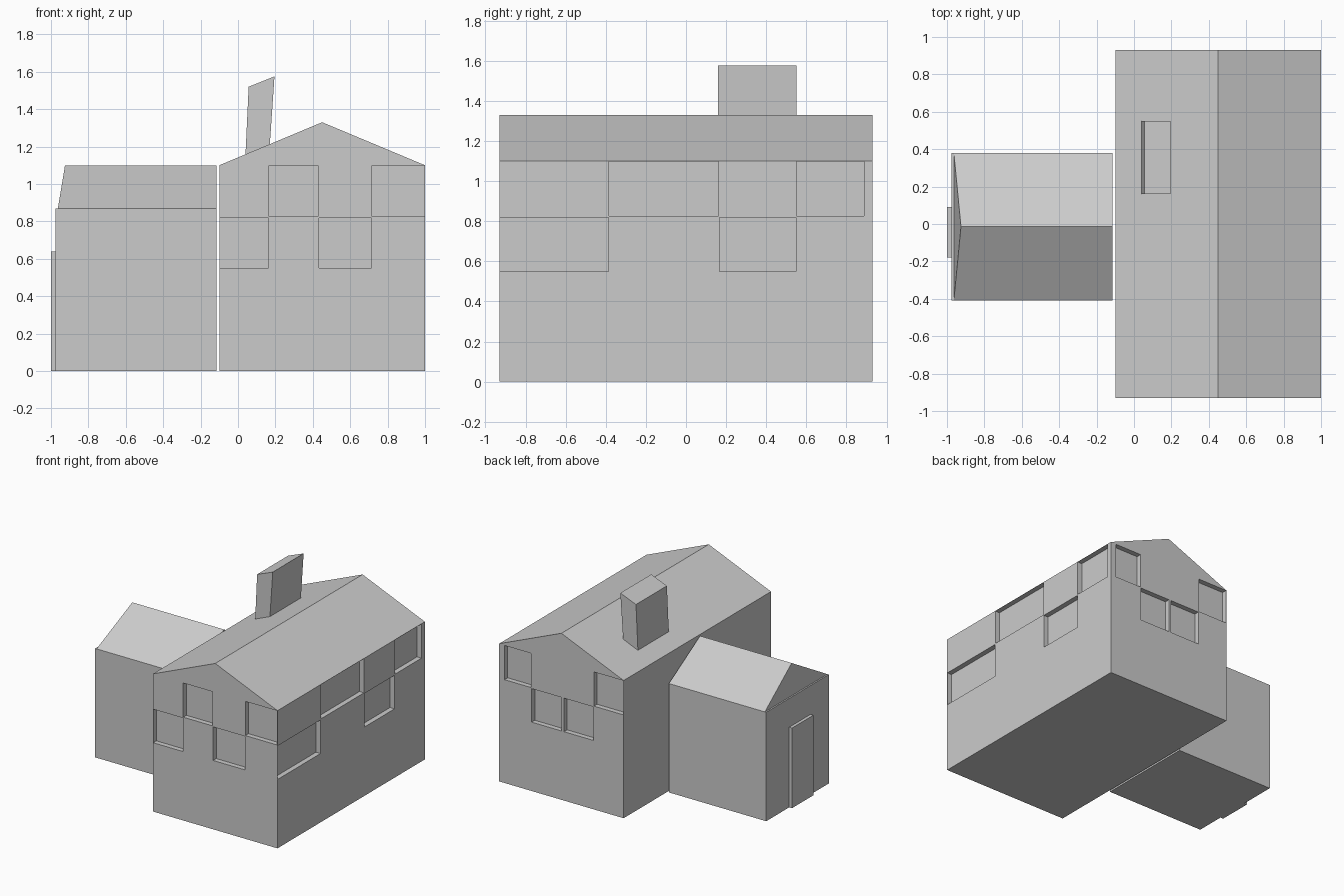
import bpy, bmesh

if "Cube" in bpy.data.objects:
    bpy.data.objects.remove(bpy.data.objects["Cube"])


def mesh_object(name, verts, faces):
    me = bpy.data.meshes.new(name)
    me.from_pydata(verts, [], faces)
    bm = bmesh.new()
    bm.from_mesh(me)
    bmesh.ops.recalc_face_normals(bm, faces=bm.faces)
    bm.to_mesh(me)
    bm.free()
    ob = bpy.data.objects.new(name, me)
    bpy.context.collection.objects.link(ob)
    return ob


def prism(name, profile, y0, y1):
    """Extrude an x-z profile from y0 to y1."""
    n = len(profile)
    verts = [(x, y, z) for y in (y0, y1) for x, z in profile]
    faces = [tuple(range(n)), tuple(range(n, 2 * n))]
    faces += [(i, (i + 1) % n, n + (i + 1) % n, n + i) for i in range(n)]
    return mesh_object(name, verts, faces)


def box(name, x0, x1, y0, y1, z0, z1):
    return prism(name, [(x0, z0), (x1, z0), (x1, z1), (x0, z1)], y0, y1)


# Main house with gabled roof
house = prism("main_house", [(-.10, 0), (1, 0), (1, 1.10), (.45, 1.33), (-.10, 1.10)], -.93, .93)

# Window recesses: (start, end, row) along each wall
ROWS = {"low": (.55, .82), "high": (.825, 1.10)}
DEPTH, GAP = .04, .002
front = [(-.10, .165, "low"), (.165, .43, "high"), (.43, .715, "low"), (.715, 1, "high")]
back = [(-.10, .165, "high"), (.165, .43, "low"), (.445, .715, "low"), (.715, .955, "high")]
right = [(-.93, -.385, "low"), (-.385, .165, "high"), (.165, .55, "low"), (.55, .89, "high")]

for side, windows in (("front", front), ("back", back), ("right", right)):
    for a, b, row in windows:
        a, b = a + GAP, b - GAP
        z0, z1 = ROWS[row][0], ROWS[row][1] - GAP
        if side == "front":
            ext = (a, b, -1.0, -.93 + DEPTH)
        elif side == "back":
            ext = (a, b, .93 - DEPTH, 1.0)
        else:
            ext = (1 - DEPTH, 1.1, a, b)
        cutter = box(side + "_window_cutter", *ext, z0, z1)
        cutter.hide_render = True
        cutter.hide_viewport = True
        mod = house.modifiers.new("window", 'BOOLEAN')
        mod.operation = 'DIFFERENCE'
        mod.solver = 'EXACT'
        mod.object = cutter

# Bake the cuts and remove the cutters
bpy.context.view_layer.update()
baked = bpy.data.meshes.new_from_object(house.evaluated_get(bpy.context.evaluated_depsgraph_get()))
house.modifiers.clear()
house.data = baked
for ob in [o for o in bpy.data.objects if "cutter" in o.name]:
    bpy.data.objects.remove(ob)

# Leaning chimney rising out of the left roof slope
prism("chimney", [(.04, 1.155), (.17, 1.21), (.195, 1.575), (.057, 1.52)], .16, .55)

# Side annex: walls, half-sloped roof and door
box("annex_walls", -.975, -.115, -.41, .38, 0, .87)
mesh_object("annex_roof",
            [(-.963, -.41, .87), (-.963, .38, .87), (-.925, -.013, 1.10),
             (-.115, -.41, .87), (-.115, .38, .87), (-.115, -.013, 1.10)],
            [(0, 1, 2), (3, 4, 5), (0, 3, 5, 2), (1, 4, 5, 2), (0, 1, 4, 3)])
box("annex_door", -1.0, -.97, -.18, .09, 0, .64)
